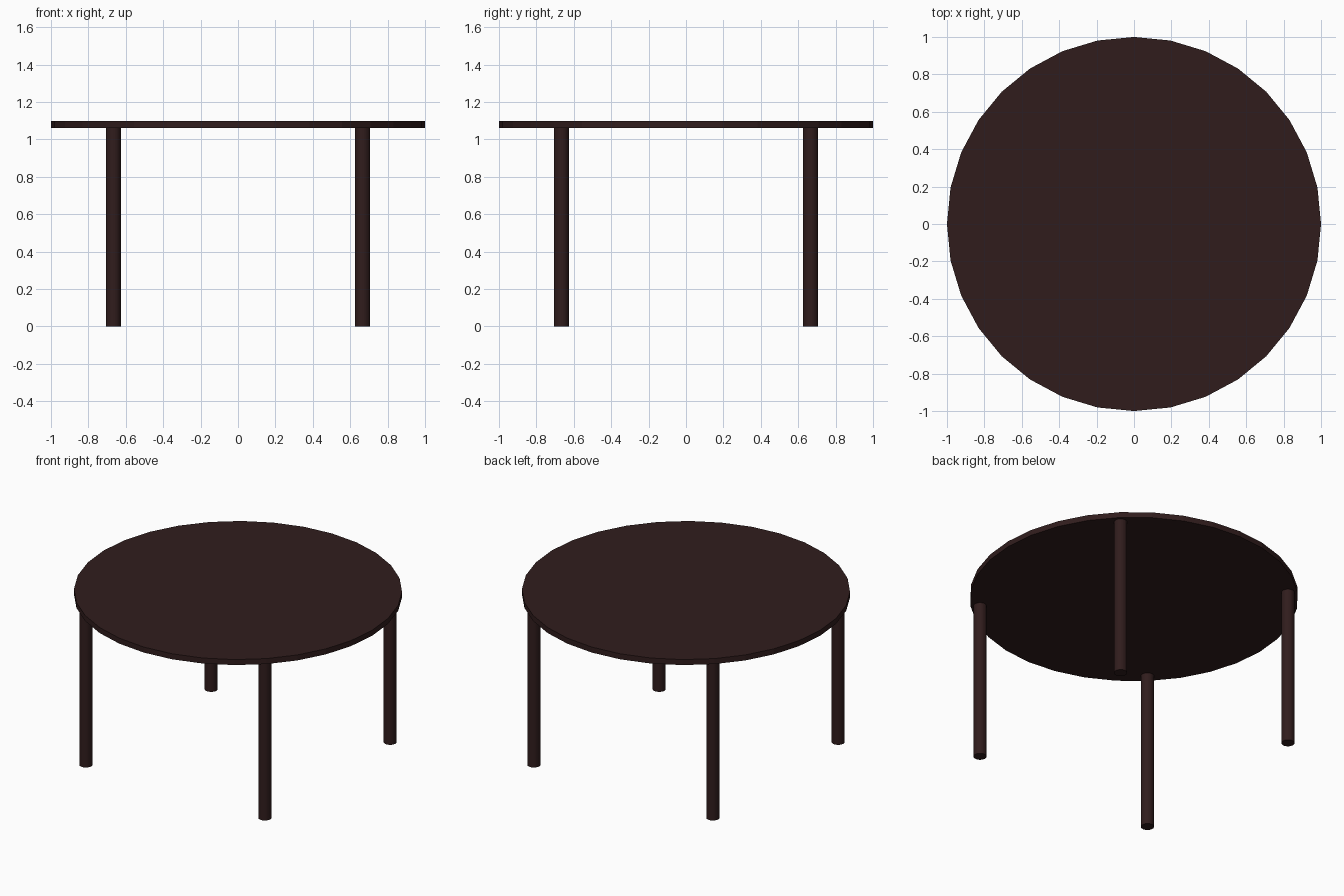
import bpy

if "Cube" in bpy.data.objects:
    bpy.data.objects.remove(bpy.data.objects["Cube"])

wood = bpy.data.materials.new("dark_wood")
wood.diffuse_color = (0.03, 0.012, 0.012, 1)
wood.use_nodes = True
wood.node_tree.nodes["Principled BSDF"].inputs["Base Color"].default_value = wood.diffuse_color


def cylinder(name, radius, z0, z1, x=0, y=0):
    bpy.ops.mesh.primitive_cylinder_add(
        vertices=32, radius=radius, depth=z1 - z0, location=(x, y, (z0 + z1) / 2))
    obj = bpy.context.object
    obj.name = name
    obj.data.materials.append(wood)
    return obj


# Round table top
cylinder("table_top", 1.0, 1.06, 1.097)

# Four round legs
for side_x, x in (("left", -0.666), ("right", 0.666)):
    for side_y, y in (("front", -0.666), ("back", 0.666)):
        cylinder(f"{side_y}_{side_x}_leg", 0.04, 0, 1.06, x, y)
